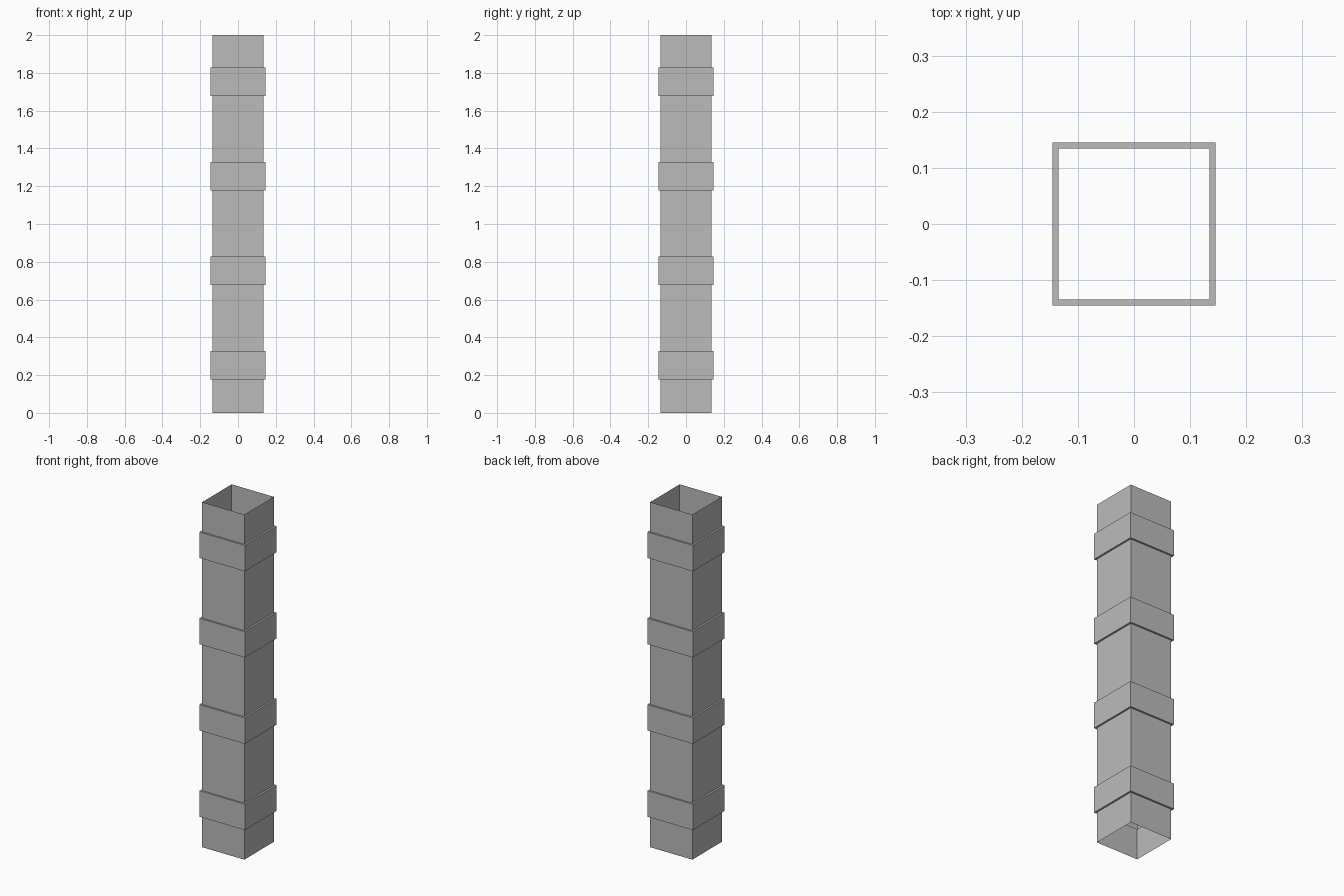
import bpy
import bmesh

# Remove only the default cube
cube = bpy.data.objects.get("Cube")
if cube:
    bpy.data.objects.remove(cube, do_unlink=True)

HEIGHT = 2.0
TUBE = 0.135          # half width of the plain tube
BAND = 0.1455         # half width of the raised bands
BAND_BOTTOM, BAND_HEIGHT, SPACING, BANDS = 0.178, 0.15, 0.5, 4

grey = bpy.data.materials.new("plain_grey")
grey.use_nodes = True
colour = (0.5, 0.5, 0.5, 1.0)
grey.diffuse_color = colour
grey.node_tree.nodes["Principled BSDF"].inputs["Base Color"].default_value = colour

# Stepped wall profile: (half width, height), swelling out at each band
profile = [(TUBE, 0.0)]
for i in range(BANDS):
    low = BAND_BOTTOM + i * SPACING
    high = low + BAND_HEIGHT
    profile += [(TUBE, low), (BAND, low), (BAND, high), (TUBE, high)]
profile.append((TUBE, HEIGHT))

# Sweep the profile around a square, leaving both ends open
bm = bmesh.new()
corners = [(-1, -1), (1, -1), (1, 1), (-1, 1)]
rings = [[bm.verts.new((x * r, y * r, z)) for x, y in corners] for r, z in profile]
for lower, upper in zip(rings, rings[1:]):
    for i in range(4):
        j = (i + 1) % 4
        bm.faces.new((lower[i], lower[j], upper[j], upper[i]))

mesh = bpy.data.meshes.new("banded_square_tube")
bm.to_mesh(mesh)
bm.free()
mesh.materials.append(grey)
tube = bpy.data.objects.new("banded_square_tube", mesh)
bpy.context.collection.objects.link(tube)
